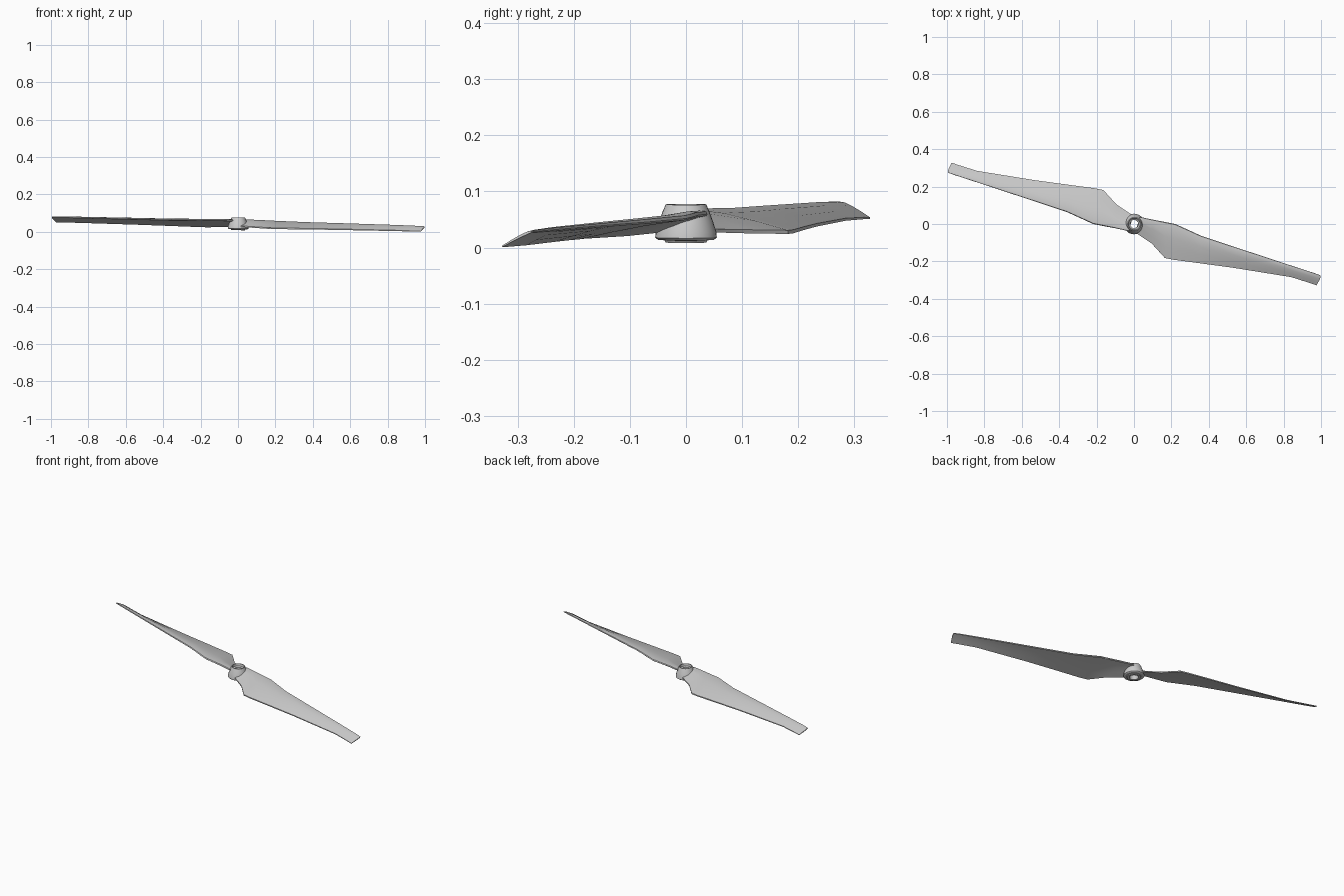
import bpy, bmesh, math
from mathutils import Vector, Matrix

if "Cube" in bpy.data.objects:
    bpy.data.objects.remove(bpy.data.objects["Cube"])

TILT = Matrix.Rotation(0.026, 4, 'Y')   # whole propeller leans slightly to +x


def make_object(name, bm, angle):
    bmesh.ops.recalc_face_normals(bm, faces=bm.faces[:])
    bm.transform(TILT)
    me = bpy.data.meshes.new(name)
    bm.to_mesh(me)
    bm.free()
    ob = bpy.data.objects.new(name, me)
    bpy.context.collection.objects.link(ob)
    bpy.ops.object.select_all(action='DESELECT')
    ob.select_set(True)
    bpy.context.view_layer.objects.active = ob
    bpy.ops.object.shade_smooth_by_angle(angle=math.radians(angle))
    return ob


def bridge(bm, a, b):
    n = len(a)
    for i in range(n):
        j = (i + 1) % n
        bm.faces.new((a[i], a[j], b[j], b[i]))


# Blade stations: leading edge (x, y, z), trailing edge (x, y, z), thickness
STATIONS = [
    ((0.030, 0.038, 0.058), (0.005, -0.045, 0.027), 0.012),
    ((0.100, 0.023, 0.058), (0.095, -0.105, 0.023), 0.013),
    ((0.170, 0.010, 0.056), (0.165, -0.182, 0.020), 0.013),
    ((0.220, 0.000, 0.055), (0.210, -0.191, 0.020), 0.013),
    ((0.360, -0.064, 0.053), (0.345, -0.209, 0.022), 0.012),
    ((0.550, -0.127, 0.053), (0.530, -0.234, 0.024), 0.011),
    ((0.860, -0.229, 0.053), (0.840, -0.284, 0.026), 0.009),
    ((0.965, -0.263, 0.053), (0.945, -0.317, 0.026), 0.007),
    ((0.997, -0.275, 0.053), (0.975, -0.328, 0.026), 0.005),
]
# Airfoil section: (chord fraction, height as share of thickness)
SECTION = [(0, 0.2), (0.02, 0.65), (0.15, 1.1), (0.4, 1.2), (0.7, 0.95), (1, 0.5),
           (1, 0), (0.7, 0.15), (0.4, 0.2), (0.15, 0.1), (0.02, 0)]


def make_blade(name, turn):
    bm = bmesh.new()
    rings = []
    for k, (le, te, thick) in enumerate(STATIONS):
        le, te = Vector(le), Vector(te)
        ring = []
        for t, h in SECTION:
            p = le.lerp(te, t) + Vector((0, 0, h * thick))
            if k == 0:                      # root follows the hub wall
                r = math.hypot(p.x, p.y)
                if r < 0.036:
                    p.x = math.sqrt(0.036 ** 2 - p.y ** 2)
            if k == len(STATIONS) - 1:      # tip bulges outward a little
                p.x += 0.008 * math.sin(math.pi * t) * (1 - t)
            ring.append(bm.verts.new(p))
        rings.append(ring)
    for a, b in zip(rings, rings[1:]):
        bridge(bm, a, b)
    bm.faces.new(rings[0])
    bm.faces.new(rings[-1])
    bm.transform(Matrix.Rotation(turn, 4, 'Z'))
    return make_object(name, bm, 30)


def make_hub():
    # Closed lathe profile (radius, z) with a through bore and top recess
    profile = [(0.036, 0.077), (0.041, 0.066), (0.048, 0.047), (0.054, 0.028),
               (0.055, 0.018), (0.050, 0.014), (0.038, 0.013), (0.036, 0.009),
               (0.024, 0.009), (0.022, 0.014), (0.022, 0.060), (0.030, 0.064),
               (0.032, 0.077)]
    n = 32
    bm = bmesh.new()
    rings = [[bm.verts.new((r * math.cos(2 * math.pi * i / n),
                            r * math.sin(2 * math.pi * i / n), z)) for i in range(n)]
             for r, z in profile]
    for k in range(len(rings)):
        bridge(bm, rings[k], rings[(k + 1) % len(rings)])
    return make_object("hub", bm, 30)


make_hub()
make_blade("blade_right", 0)
make_blade("blade_left", math.pi)
